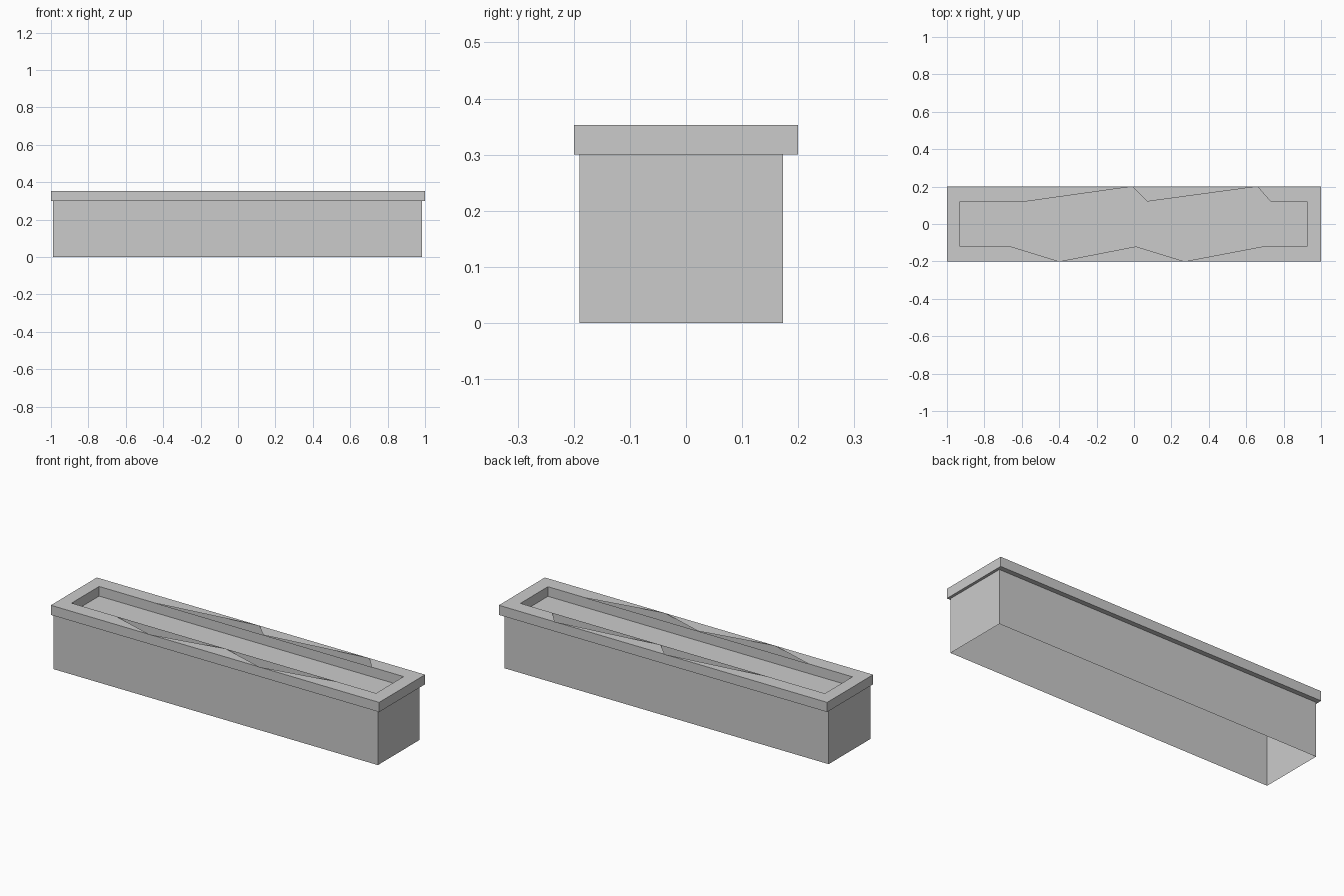
import bpy
import bmesh

cube = bpy.data.objects.get("Cube")
if cube:
    bpy.data.objects.remove(cube, do_unlink=True)

stone = bpy.data.materials.new("grey_stone")
stone.use_nodes = True
GREY = (0.6, 0.6, 0.6, 1)
stone.diffuse_color = GREY
stone.node_tree.nodes["Principled BSDF"].inputs["Base Color"].default_value = GREY

BASE, TOP = 0.30, 0.353


def finish(name, bm):
    mesh = bpy.data.meshes.new(name)
    bm.to_mesh(mesh)
    bm.free()
    mesh.materials.append(stone)
    obj = bpy.data.objects.new(name, mesh)
    bpy.context.collection.objects.link(obj)


def shell(name, x0, x1, y0, y1, z0, z1, floor=False, inward=False):
    """Thin rectangular walls, with an optional floor."""
    bm = bmesh.new()
    ring = [(x0, y0), (x1, y0), (x1, y1), (x0, y1)]
    low = [bm.verts.new((x, y, z0)) for x, y in ring]
    high = [bm.verts.new((x, y, z1)) for x, y in ring]
    for i in range(4):
        j = (i + 1) % 4
        bm.faces.new((low[i], low[j], high[j], high[i]))
    if floor:
        bm.faces.new(low[::-1])
    if inward:
        bmesh.ops.reverse_faces(bm, faces=bm.faces[:])
    finish(name, bm)


# Hollow body, open underneath
shell("planter_body", -0.99, 0.985, -0.19, 0.173, 0, BASE)

# Overhanging tray and the inner wall of its rim
shell("rim_outer_wall", -1, 1, -0.2, 0.2, BASE, TOP, floor=True)
IN_L, IN_R, IN_Y = -0.93, 0.925, 0.12
shell("rim_inner_wall", IN_L, IN_R, -IN_Y, IN_Y, BASE, TOP, inward=True)

# Flat rim top, with triangular openings along both long sides
bm = bmesh.new()


def flat(*points):
    face = bm.faces.new([bm.verts.new((x, y, TOP)) for x, y in points])
    face.normal_update()
    if face.normal.z < 0:
        face.normal_flip()


def long_side(side, inner, outer):
    yi, yo = side * IN_Y, side * 0.2
    flat((-1, yo), (outer[0], yo), (inner[0], yi), (-1, yi))
    flat((outer[0], yo), (outer[1], yo), (inner[1], yi))
    flat((outer[1], yo), (1, yo), (1, yi), (inner[2], yi))


long_side(1, (-0.58, 0.07, 0.73), (-0.01, 0.66))
long_side(-1, (-0.66, 0.01, 0.69), (-0.40, 0.27))
for outer_x, inner_x in ((-1, IN_L), (1, IN_R)):
    flat((outer_x, -IN_Y), (inner_x, -IN_Y), (inner_x, IN_Y), (outer_x, IN_Y))
finish("rim_top", bm)
